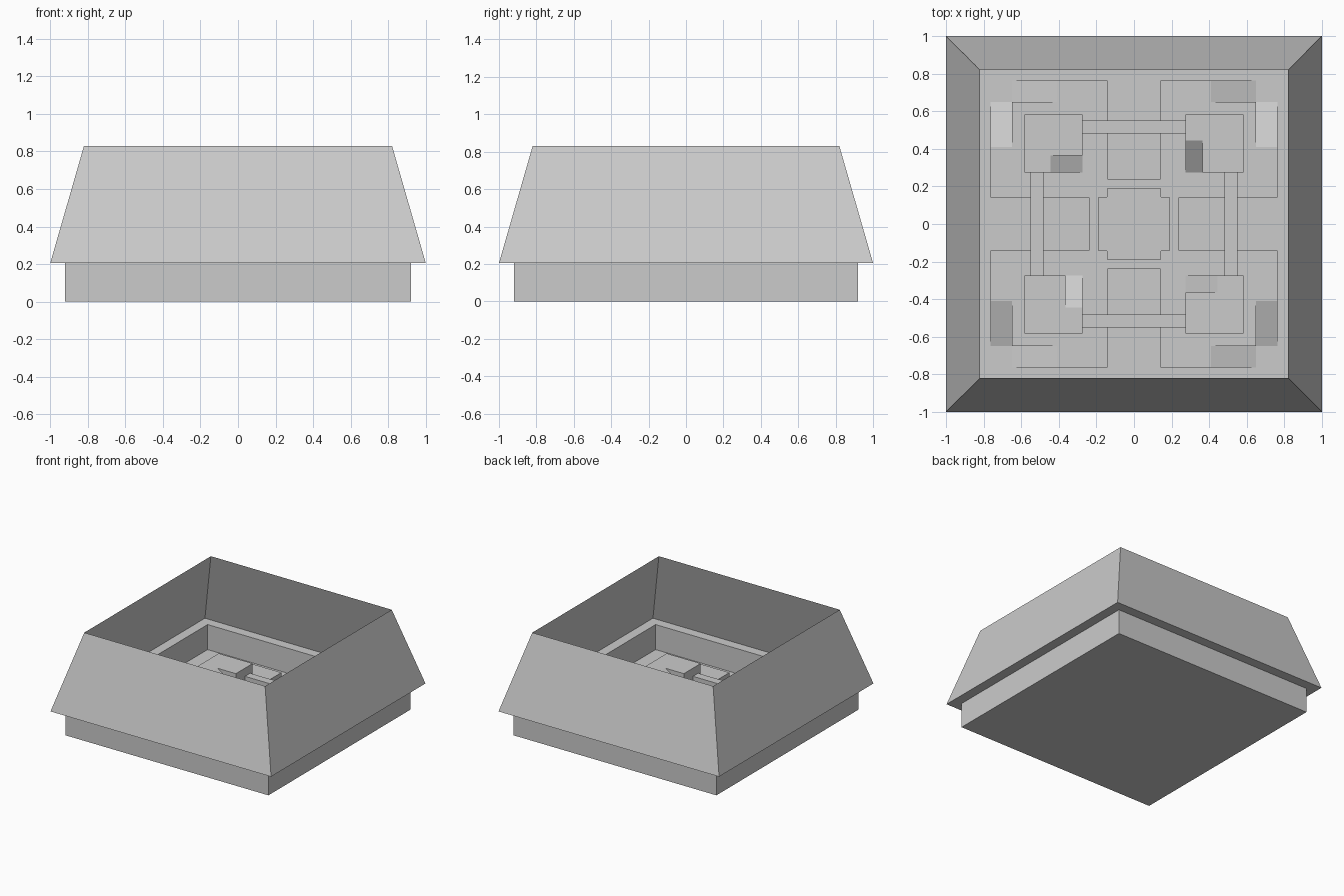
import bpy, bmesh
from math import pi
from mathutils import Matrix, Vector

if "Cube" in bpy.data.objects:
    bpy.data.objects.remove(bpy.data.objects["Cube"])

FLOOR, DECK, BAR, POST = 0.0, 0.08, 0.12, 0.187


def finish(name, bm):
    bmesh.ops.remove_doubles(bm, verts=bm.verts, dist=1e-5)
    mesh = bpy.data.meshes.new(name)
    bm.to_mesh(mesh)
    bm.free()
    obj = bpy.data.objects.new(name, mesh)
    bpy.context.collection.objects.link(obj)
    return obj


def turn(points, k):
    """Rotate 2D points by k quarter turns."""
    rot = Matrix.Rotation(k * pi / 2, 2)
    return [tuple(rot @ Vector(p)) for p in points]


def prism(bm, points, z0, z1):
    """Walls and top over a counter-clockwise outline, open underneath."""
    low = [bm.verts.new((x, y, z0)) for x, y in points]
    top = [bm.verts.new((x, y, z1)) for x, y in points]
    n = len(points)
    for i in range(n):
        j = (i + 1) % n
        bm.faces.new((low[i], low[j], top[j], top[i]))
    bm.faces.new(top)


def wedge(bm, high, low, z0, z1):
    """Ramp falling from the high edge to the low edge, open underneath."""
    h = [bm.verts.new((x, y, z1)) for x, y in high]
    b = [bm.verts.new((x, y, z0)) for x, y in high]
    l = [bm.verts.new((x, y, z0)) for x, y in low]
    bm.faces.new((h[0], l[0], l[1], h[1]))
    bm.faces.new((h[0], b[0], l[0]))
    bm.faces.new((h[1], l[1], b[1]))
    bmesh.ops.recalc_face_normals(bm, faces=bm.faces)


def rect(x0, x1, y0, y1):
    return [(x0, y0), (x1, y0), (x1, y1), (x0, y1)]


# Outer shell: thin sheet of base tray, ledge and sloped wall
bm = bmesh.new()
rings = [[bm.verts.new((sx * r, sy * r, z)) for sx, sy in ((-1, -1), (1, -1), (1, 1), (-1, 1))]
         for r, z in ((0.92, FLOOR), (0.92, 0.205), (1.0, 0.205), (0.82, 0.83))]
bm.faces.new(rings[0][::-1])
for a, b in zip(rings, rings[1:]):
    for i in range(4):
        j = (i + 1) % 4
        bm.faces.new((a[i], a[j], b[j], b[i]))
finish("tray_and_sloped_wall", bm)

# Raised deck with four channels and notched corners
quarter = [(0.24, -0.14 + 0.28), (0.763, 0.14), (0.763, 0.41), (0.65, 0.41), (0.65, 0.65),
           (0.41, 0.65), (0.41, 0.763), (0.14, 0.763), (0.14, 0.24)]
bm = bmesh.new()
prism(bm, [p for k in range(4) for p in turn(quarter, k)], FLOOR, DECK)
finish("deck", bm)

# Ramps from the deck down to the floor corners
bm = bmesh.new()
for k in range(4):
    wedge(bm, turn([(0.65, 0.41), (0.763, 0.41)], k),
          turn([(0.65, 0.65), (0.763, 0.65)], k), FLOOR, DECK)
    wedge(bm, turn([(0.41, 0.65), (0.41, 0.763)], k),
          turn([(0.65, 0.65), (0.65, 0.763)], k), FLOOR, DECK)
finish("deck_ramps", bm)

# Corner platforms, each with one inner ramp
platform = [(0.365, 0.275), (0.583, 0.275), (0.583, 0.583), (0.275, 0.583),
            (0.275, 0.445), (0.365, 0.445)]
bm = bmesh.new()
for k in range(4):
    prism(bm, turn(platform, k), DECK, POST)
finish("corner_platforms", bm)
bm = bmesh.new()
for k in range(4):
    wedge(bm, turn([(0.275, 0.445), (0.365, 0.445)], k),
          turn([(0.275, 0.275), (0.365, 0.275)], k), DECK, POST)
finish("platform_ramps", bm)

# Walkways joining the platforms across the channels
bm = bmesh.new()
for k in range(4):
    prism(bm, turn(rect(-0.275, 0.275, 0.483, 0.55), k), FLOOR, BAR)
finish("walkways", bm)

# Central plinth with stepped corners
step = [(0.19, 0.145), (0.145, 0.145), (0.145, 0.19)]
bm = bmesh.new()
prism(bm, [p for k in range(4) for p in turn(step, k)], DECK, BAR)
finish("central_plinth", bm)
